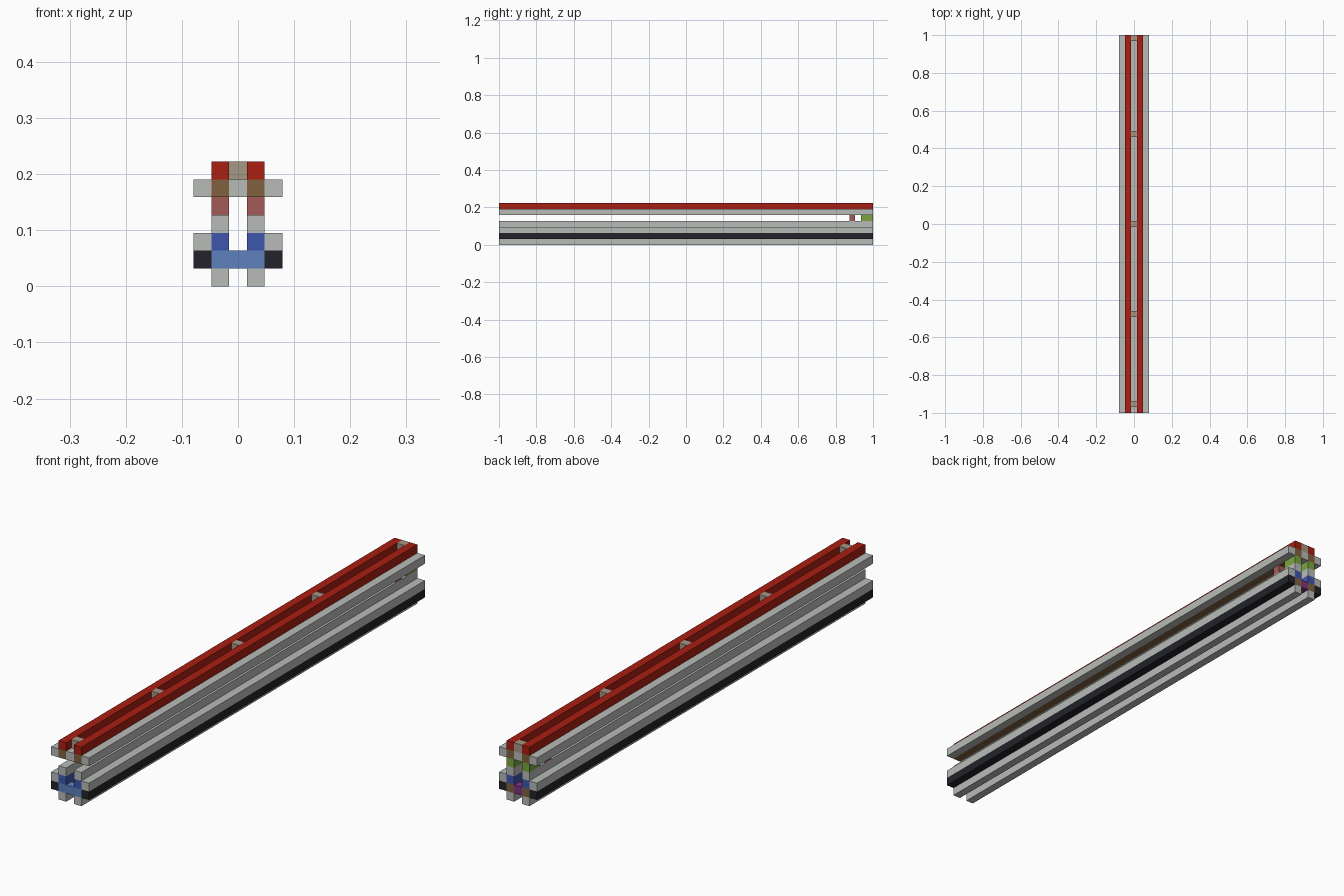
import bpy

if "Cube" in bpy.data.objects:
    bpy.data.objects.remove(bpy.data.objects["Cube"], do_unlink=True)

CELLS = 63
U = 2 / CELLS  # one block


def material(name, r, g, b):
    m = bpy.data.materials.new(name)
    m.use_nodes = True
    m.diffuse_color = (r, g, b, 1)
    bsdf = next(n for n in m.node_tree.nodes if n.type == "BSDF_PRINCIPLED")
    bsdf.inputs["Base Color"].default_value = (r, g, b, 1)
    return m


grey = material("light_grey", 0.48, 0.50, 0.48)
dark = material("near_black", 0.016, 0.016, 0.023)
red = material("red", 0.40, 0.013, 0.006)
sky = material("light_blue", 0.11, 0.22, 0.51)
royal = material("royal_blue", 0.048, 0.093, 0.43)
brown = material("brown", 0.216, 0.12, 0.051)
rose = material("dusty_rose", 0.366, 0.102, 0.098)
tan = material("tan", 0.376, 0.314, 0.235)
green = material("leaf_green", 0.205, 0.376, 0.053)
purple = material("purple", 0.22, 0.032, 0.22)


def bar(name, mat, column, layer, start=0, end=CELLS):
    """Box one block wide and high, running along y between two block indices."""
    y = -1 + U * (start + end) / 2
    bpy.ops.mesh.primitive_cube_add(size=1, location=(column * U, y, (layer + 0.5) * U))
    ob = bpy.context.object
    ob.name = name
    ob.scale = (U, U * (end - start), U)
    bpy.ops.object.transform_apply(location=False, rotation=False, scale=True)
    ob.data.materials.append(mat)


# Mirrored rails on both sides
for side, s in (("left", 1), ("right", -1)):
    bar(f"{side}_foot_rail", grey, s, 0)
    bar(f"{side}_lower_dark_rail", dark, 2 * s, 1)
    bar(f"{side}_lower_core", brown, s, 1, 1)
    bar(f"{side}_front_lower_block", sky, s, 1, 0, 1)
    bar(f"{side}_middle_outer_rail", grey, 2 * s, 2)
    bar(f"{side}_middle_core", royal, s, 2)
    bar(f"{side}_inner_rail", grey, s, 3)
    bar(f"{side}_rose_spacer", rose, s, 4, 59, 60)
    bar(f"{side}_green_spacer", green, s, 4, 61)
    bar(f"{side}_upper_outer_rail", grey, 2 * s, 5)
    bar(f"{side}_upper_core", brown, s, 5)
    bar(f"{side}_top_rail", red, s, 6)

# Centre pieces
bar("upper_centre_rail", grey, 0, 5)
bar("front_crosspiece", sky, 0, 1, 0, 1)
bar("back_crosspiece", purple, 0, 1, CELLS - 1)
for i, k in enumerate((1, 16, 31, 46, 62)):
    bar(f"top_crosspiece_{i + 1}", tan, 0, 6, k, k + 1)
